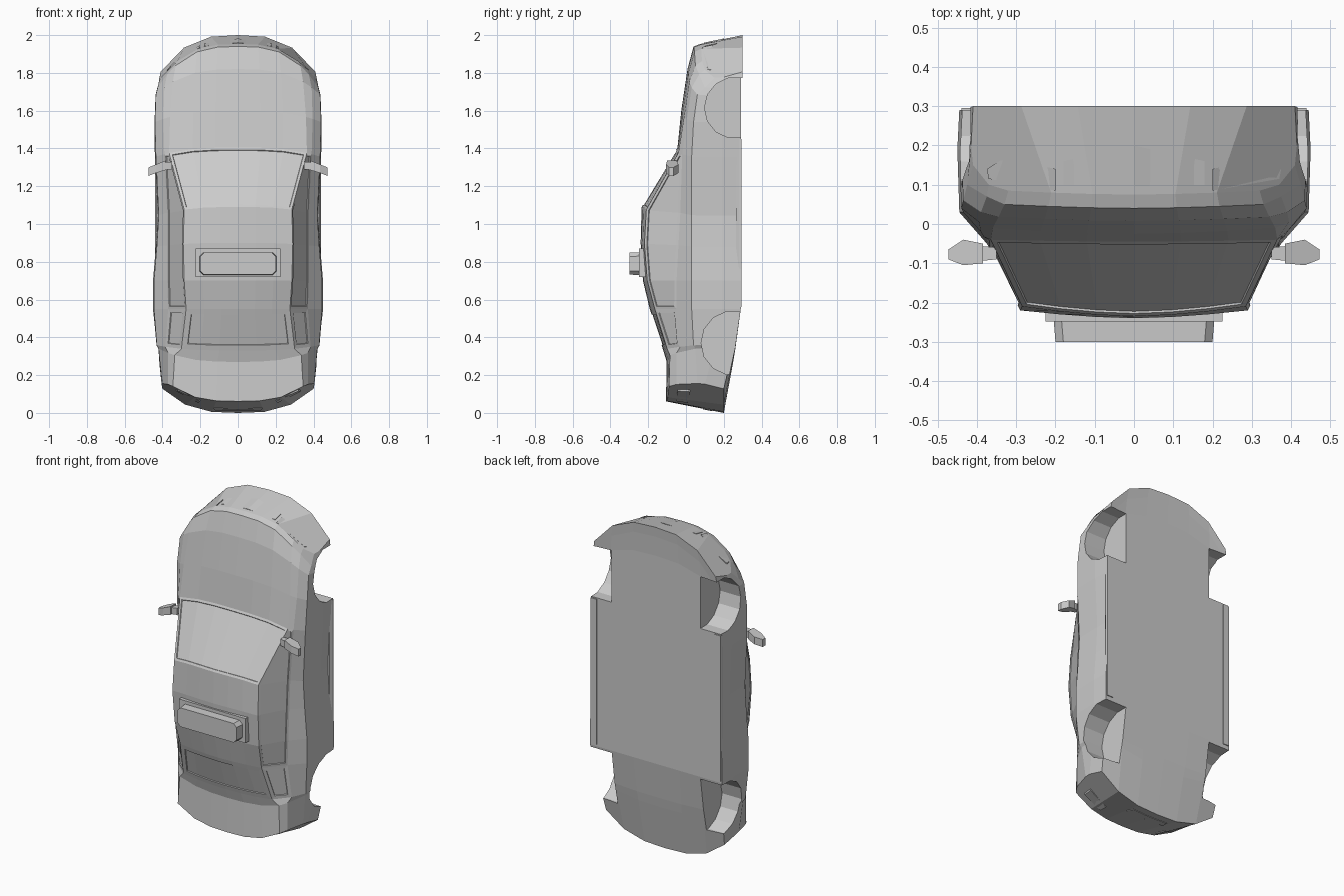
import bpy, bmesh, math
from mathutils import Vector, Matrix
from mathutils.bvhtree import BVHTree

if "Cube" in bpy.data.objects:
    bpy.data.objects.remove(bpy.data.objects["Cube"])


def make_object(name, bm):
    bmesh.ops.recalc_face_normals(bm, faces=bm.faces)
    mesh = bpy.data.meshes.new(name)
    bm.to_mesh(mesh)
    bm.free()
    ob = bpy.data.objects.new(name, mesh)
    bpy.context.collection.objects.link(ob)
    return ob


def prism(name, bottom, top):
    """Solid between two matching loops of points."""
    bm = bmesh.new()
    a = [bm.verts.new(p) for p in bottom]
    b = [bm.verts.new(p) for p in top]
    n = len(a)
    bm.faces.new(a)
    bm.faces.new(b)
    for i in range(n):
        bm.faces.new((a[i], a[(i + 1) % n], b[(i + 1) % n], b[i]))
    return make_object(name, bm)


# Body stations, nose to tail:
# z, bow, tilt, half width, floor y, shoulder y, belt x/y, roof edge x/y, top y
STATIONS = [
    (2.00, .24, .21, .41, .30, .15, .37, .10, .32, .085, .075),
    (1.94, .24, 0, .425, .295, .10, .375, .07, .33, .05, .04),
    (1.82, .14, 0, .435, .29, .06, .39, .03, .345, .018, .008),
    (1.60, .06, 0, .44, .29, .04, .395, .005, .36, -.01, -.025),
    (1.405, .05, 0, .435, .29, .03, .39, -.02, .365, -.04, -.045),
    (1.09, .05, 0, .42, .29, .03, .375, -.03, .285, -.21, -.235),
    (.90, .02, 0, .43, .29, .03, .375, -.04, .29, -.22, -.24),
    (.70, 0, 0, .445, .29, .03, .375, -.05, .285, -.205, -.228),
    (.55, 0, 0, .445, .29, .03, .37, -.05, .275, -.165, -.192),
    (.33, -.03, 0, .43, .26, .04, .385, -.03, .30, -.10, -.12),
    (.27, -.08, 0, .42, .25, .05, .37, -.05, .335, -.085, -.102),
    (0, -.17, -.2, .40, .20, .06, .37, -.05, .345, -.09, -.106),
]


def ring(s):
    z, bow, tilt, w, yb, ys, bx, by, rx, ry, yt = s
    half = [(0, yb), (w * .35, yb), (w * .7, yb), (w, yb), (w + .005, yb - .1), (w, ys),
            (bx, by), (rx, ry), (rx * .66, ry + (yt - ry) * .5),
            (rx * .33, ry + (yt - ry) * .85), (0, yt)]
    full = half + [(-x, y) for x, y in half[-2:0:-1]]
    return [(x, y, z - bow * (abs(x) / .44) ** 3 + tilt * (y - yb)) for x, y in full]


bm = bmesh.new()
rings = [[bm.verts.new(p) for p in ring(s)] for s in STATIONS]
grid = [[bm.faces.new((r[k], r[(k + 1) % 20], q[(k + 1) % 20], q[k])) for k in range(20)]
        for r, q in zip(rings, rings[1:])]
for r in (rings[0], rings[-1]):
    for loop in ((0, 1, 9, 10), (1, 2, 8, 9), (2, 3, 4, 5, 6, 7, 8)):
        bm.faces.new([r[k] for k in loop])
        bm.faces.new([r[-k] for k in loop])
bmesh.ops.recalc_face_normals(bm, faces=bm.faces)
surface = BVHTree.FromBMesh(bm)

# Sunken windows: windscreen, rear window, side windows
windows = [(grid[4][7:13], .014), (grid[8][7:13], .03),
           ([grid[i][6] for i in range(4, 8)], .014),
           ([grid[i][13] for i in range(4, 8)], .014),
           ([grid[8][6]], .02), ([grid[8][13]], .02)]
for faces, rim in windows:
    bmesh.ops.inset_region(bm, faces=faces, thickness=rim, depth=0, use_even_offset=True)
    bmesh.ops.inset_region(bm, faces=faces, thickness=.002, depth=-.005, use_even_offset=True)
body = make_object("car_body", bm)

# Wheel arches
for side in (-1, 1):
    for z, y, r in ((1.615, .26, .162), (.37, .25, .17)):
        bm = bmesh.new()
        turn = Matrix.Translation((side * .45, y, z)) @ Matrix.Rotation(math.pi / 2, 4, 'Y')
        bmesh.ops.create_cone(bm, cap_ends=True, segments=14, radius1=r, radius2=r,
                              depth=.3, matrix=turn)
        cutter = make_object("arch_cutter", bm)
        cutter.hide_render = True
        mod = body.modifiers.new("arch", 'BOOLEAN')
        mod.operation = 'DIFFERENCE'
        mod.solver = 'EXACT'
        mod.object = cutter
        bpy.context.view_layer.objects.active = body
        bpy.ops.object.modifier_apply(modifier=mod.name)
        bpy.data.objects.remove(cutter)


def end_panel(name, pts, end, proud=.006):
    """Thin panel laid on the nose (end=1) or tail (end=-1)."""
    low, high = [], []
    for x, y in pts:
        hit = surface.ray_cast(Vector((x, y, end * 4)), Vector((0, 0, -end)))[0]
        if hit is None:
            return
        low.append(hit - Vector((0, 0, end * .02)))
        high.append(hit + Vector((0, 0, end * proud)))
    prism(name, low, high)


# Lamps, grille and rear plate panel
for s in (-1, 1):
    end_panel("headlight", [(s * x, y) for x, y in
              ((.20, .085), (.20, .14), (.29, .162), (.34, .162), (.375, .14), (.37, .115))], 1)
    end_panel("tail_light", [(s * x, y) for x, y in
              ((.20, -.05), (.32, -.045), (.33, .02), (.21, .01))], -1)
    end_panel("grille_half", [(0, .095), (s * .18, .1), (s * .18, .16), (0, .2)], 1, .003)
    end_panel("rear_plate_half", [(0, .09), (s * .13, .09), (s * .12, .14), (0, .14)], -1, .003)

# Sills and door mirrors
for s in (-1, 1):
    sill = [(s * .40, .265), (s * .432, .265), (s * .44, .28), (s * .44, .295), (s * .40, .295)]
    prism("sill", [(x, y, .56) for x, y in sill], [(x, y, 1.45) for x, y in sill])

    def section(x, y0, y1, z0, z1):
        return [(s * x, y0, z0), (s * x, y1, z0), (s * x, y1, z1), (s * x, y0, z1)]

    prism("mirror_arm", section(.35, -.06, -.09, 1.29, 1.33), section(.40, -.055, -.095, 1.285, 1.325))
    prism("mirror_inner", section(.385, -.05, -.1, 1.285, 1.335), section(.435, -.04, -.105, 1.27, 1.315))
    prism("mirror_outer", section(.435, -.04, -.105, 1.27, 1.315), section(.473, -.065, -.09, 1.255, 1.30))


# Roof box on its base plate
def slab(x, z0, z1, y):
    return [(-x, y, z0), (x, y, z0), (x, y, z1), (-x, y, z1)]


def cut_slab(x, z0, z1, y, c=.02):
    return [(-x + c, y, z0), (x - c, y, z0), (x, y, z0 + c), (x, y, z1 - c),
            (x - c, y, z1), (-x + c, y, z1), (-x, y, z1 - c), (-x, y, z0 + c)]


prism("roof_plate", slab(.225, .72, .87, -.20), slab(.225, .72, .87, -.248))
prism("roof_box", cut_slab(.205, .73, .85, -.24), cut_slab(.20, .732, .848, -.30))
